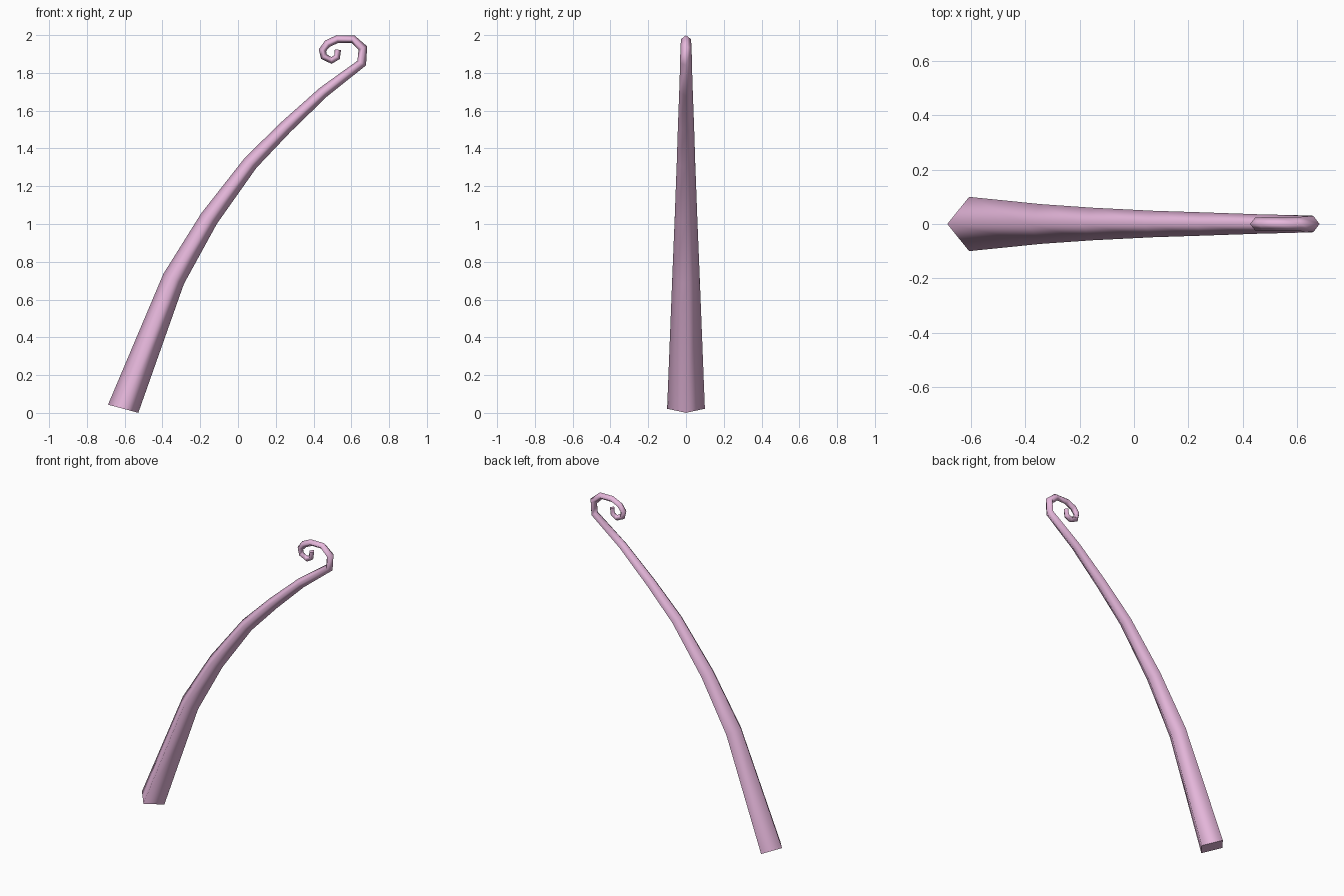
import bpy, bmesh
from mathutils import Vector

if "Cube" in bpy.data.objects:
    bpy.data.objects.remove(bpy.data.objects["Cube"])

# Centre line in the x-z plane: x, z, half width
PATH = [
    (-0.608, 0.022, 0.100), (-0.341, 0.709, 0.073), (-0.153, 1.029, 0.060),
    (0.066, 1.323, 0.049), (0.252, 1.512, 0.043), (0.452, 1.698, 0.036),
    (0.655, 1.852, 0.031),
    # curled tip
    (0.661, 1.931, 0.030), (0.608, 1.979, 0.026), (0.526, 1.979, 0.025),
    (0.474, 1.955, 0.025), (0.447, 1.920, 0.024), (0.455, 1.886, 0.023),
    (0.495, 1.866, 0.022), (0.524, 1.883, 0.021), (0.529, 1.923, 0.020),
]
FLATTEN = 0.83  # thickness in the bend plane relative to width

pts = [Vector((x, 0, z)) for x, z, r in PATH]
side = Vector((0, 1, 0))
bm = bmesh.new()
rings = []
for i, p in enumerate(pts):
    if i == 0:
        tangent = Vector((0.26, 0, 0.966))
    elif i == len(pts) - 1:
        tangent = (p - pts[i - 1]).normalized()
    else:
        tangent = ((p - pts[i - 1]).normalized() + (pts[i + 1] - p).normalized()).normalized()
    normal = side.cross(tangent)
    r = PATH[i][2]
    offsets = (normal * r * FLATTEN, side * r, -normal * r * FLATTEN, -side * r)
    rings.append([bm.verts.new(p + o) for o in offsets])

# Four-sided tapered skin
for a, b in zip(rings, rings[1:]):
    for k in range(4):
        n = (k + 1) % 4
        bm.faces.new((a[k], a[n], b[n], b[k])).smooth = True

# Flat end caps with sharp rims
for ring in (rings[0], rings[-1]):
    cap = bm.faces.new(ring)
    for e in cap.edges:
        e.smooth = False
bmesh.ops.recalc_face_normals(bm, faces=bm.faces)

mesh = bpy.data.meshes.new("curled_tentacle")
bm.to_mesh(mesh)
bm.free()
obj = bpy.data.objects.new("curled_tentacle", mesh)
bpy.context.collection.objects.link(obj)

mat = bpy.data.materials.new("pink")
mat.diffuse_color = (0.80, 0.48, 0.72, 1)
mat.use_nodes = True
mat.node_tree.nodes["Principled BSDF"].inputs["Base Color"].default_value = mat.diffuse_color
mesh.materials.append(mat)
